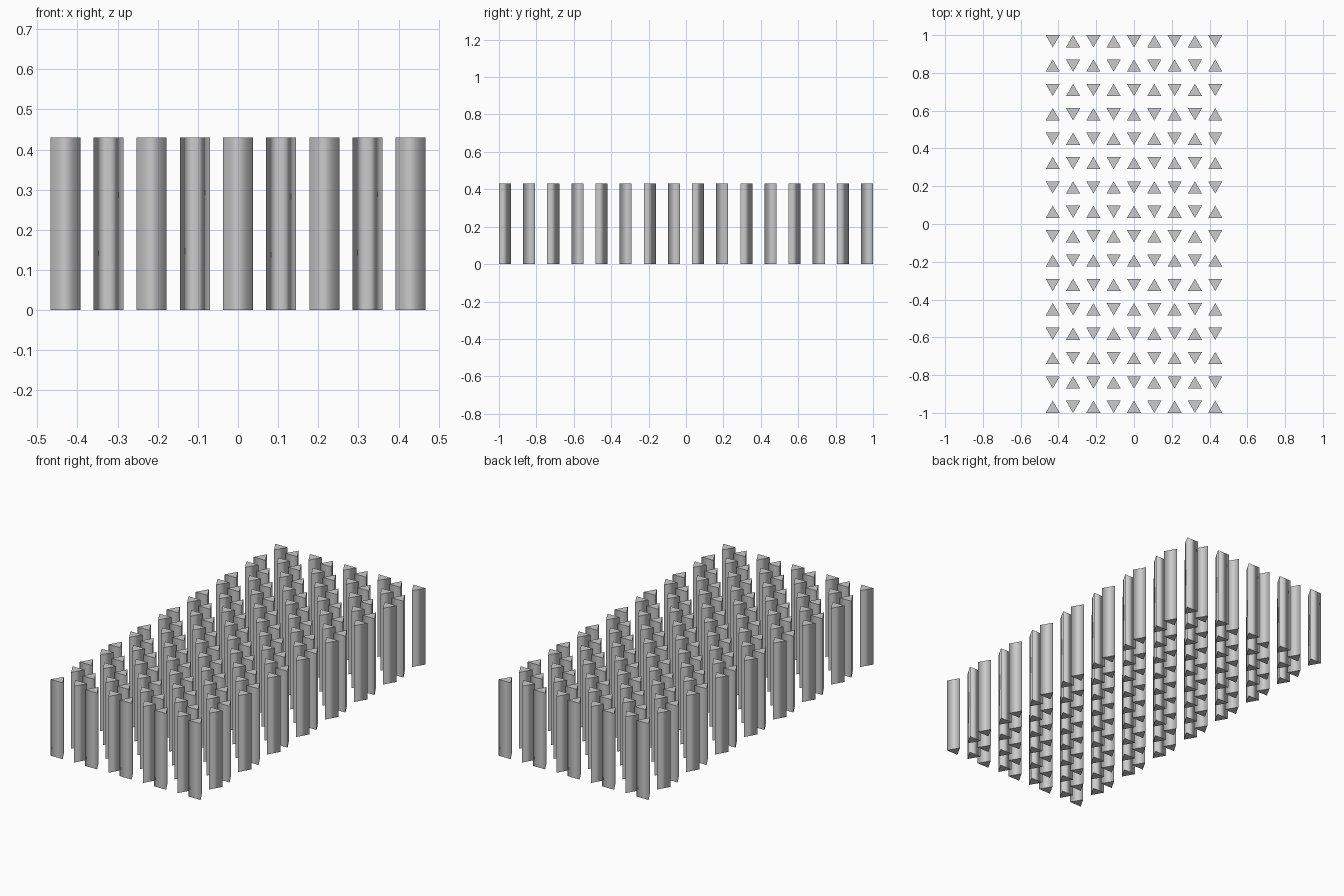
import bpy, bmesh, math

if "Cube" in bpy.data.objects:
    bpy.data.objects.remove(bpy.data.objects["Cube"])

COLS, ROWS = 9, 16
R = 2 / 46.5            # triangle circumradius, the unit of the whole layout
DX, DY, H = 2.5 * R, 3 * R, 10 * R


def prism_mesh(name, sign):
    """Triangular prism; sign +1 points to the back, -1 to the front."""
    bm = bmesh.new()
    half = R * math.sqrt(3) / 2
    pts = [(-half, -0.75 * R), (half, -0.75 * R), (0, 0.75 * R)]
    base = bm.faces.new([bm.verts.new((sign * x, sign * y, 0)) for x, y in pts])
    ext = bmesh.ops.extrude_face_region(bm, geom=[base], use_keep_orig=True)
    top = [v for v in ext["geom"] if isinstance(v, bmesh.types.BMVert)]
    bmesh.ops.translate(bm, verts=top, vec=(0, 0, H))
    bmesh.ops.recalc_face_normals(bm, faces=bm.faces)
    # sides are shaded smoothly around the prism, the end caps stay crisp
    for f in bm.faces:
        f.smooth = abs(f.normal.z) < 0.5
    for e in bm.edges:
        e.smooth = abs(e.verts[0].co.z - e.verts[1].co.z) > H / 2
    me = bpy.data.meshes.new(name)
    bm.to_mesh(me)
    bm.free()
    return me


meshes = [prism_mesh("prism_back_pointing", 1), prism_mesh("prism_front_pointing", -1)]

# checkerboard of alternating prisms
for r in range(ROWS):
    for c in range(COLS):
        ob = bpy.data.objects.new(f"prism_row{r + 1}_column{c + 1}", meshes[(r + c) % 2])
        ob.location = ((c - (COLS - 1) / 2) * DX, (r - (ROWS - 1) / 2) * DY, 0)
        bpy.context.collection.objects.link(ob)
